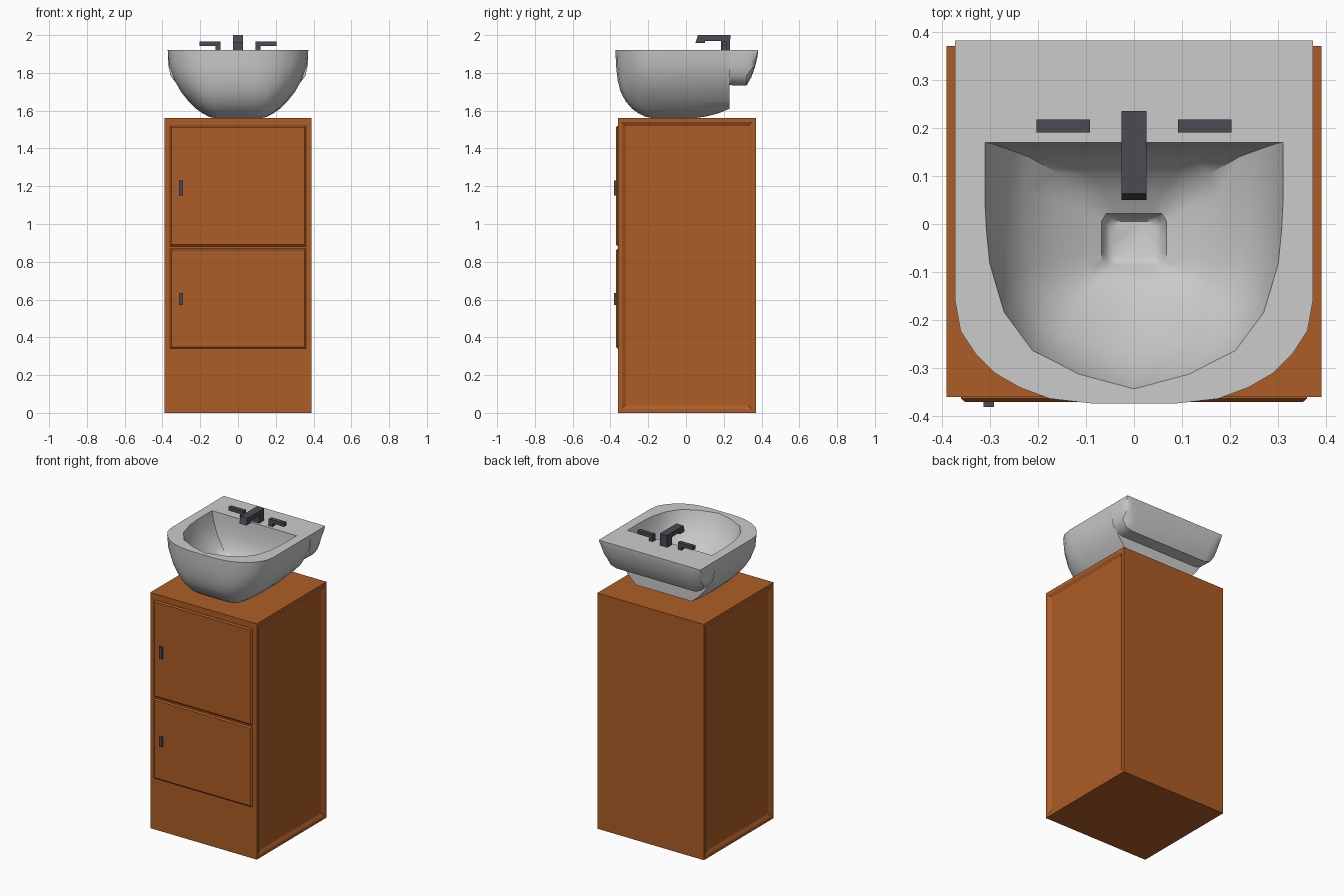
import bpy, bmesh, math

if "Cube" in bpy.data.objects:
    bpy.data.objects.remove(bpy.data.objects["Cube"])


def material(name, rgb):
    m = bpy.data.materials.new(name)
    m.diffuse_color = (*rgb, 1)
    m.use_nodes = True
    m.node_tree.nodes["Principled BSDF"].inputs["Base Color"].default_value = m.diffuse_color
    return m


WOOD = material("wood", (0.42, 0.11, 0.02))
METAL = material("dark_metal", (0.07, 0.07, 0.085))


def finish(name, bm, mat=None, smooth=None):
    bmesh.ops.recalc_face_normals(bm, faces=bm.faces[:])
    me = bpy.data.meshes.new(name)
    bm.to_mesh(me)
    bm.free()
    ob = bpy.data.objects.new(name, me)
    bpy.context.collection.objects.link(ob)
    if mat:
        me.materials.append(mat)
    if smooth:
        bpy.ops.object.select_all(action='DESELECT')
        ob.select_set(True)
        bpy.context.view_layer.objects.active = ob
        bpy.ops.object.shade_smooth_by_angle(angle=math.radians(smooth))
    return ob


def box_bm(lo, hi):
    bm = bmesh.new()
    bmesh.ops.create_cube(bm, size=1)
    for v in bm.verts:
        v.co = [(a + b) / 2 + c * (b - a) for a, b, c in zip(lo, hi, v.co)]
    bm.normal_update()
    return bm


def prism(name, profile, axis, lo, hi, mat):
    """Extrude a closed (horizontal, z) profile along axis x (0) or y (1)."""
    bm = bmesh.new()
    ends = []
    for d in (lo, hi):
        ends.append([bm.verts.new((d, h, z) if axis == 0 else (h, d, z)) for h, z in profile])
    n = len(profile)
    for i in range(n):
        j = (i + 1) % n
        bm.faces.new((ends[0][i], ends[0][j], ends[1][j], ends[1][i]))
    bm.faces.new(ends[0])
    bm.faces.new(ends[1])
    return finish(name, bm, mat)


def loft(bm, rings, closed=True):
    loops = [[bm.verts.new(p) for p in r] for r in rings]
    n = len(loops[0])
    for a, b in zip(loops, loops[1:]):
        for i in range(n if closed else n - 1):
            j = (i + 1) % n
            bm.faces.new((a[i], a[j], b[j], b[i]))
    return loops


# Cabinet with sloped recessed panels in both sides
bm = box_bm((-0.39, -0.36, 0), (0.39, 0.37, 1.56))
sides = [f for f in bm.faces if abs(f.normal.x) > 0.9]
bmesh.ops.inset_individual(bm, faces=sides, thickness=0.03, depth=0)
bmesh.ops.inset_individual(bm, faces=sides, thickness=0.03, depth=-0.012)
finish("cabinet", bm, WOOD)

# Doors with chamfered fronts, and their handles
for name, z0, z1, h0, h1 in (("upper_door", 0.882, 1.52, 1.15, 1.23),
                             ("lower_door", 0.34, 0.87, 0.57, 0.635)):
    bm = box_bm((-0.36, -0.363, z0), (0.36, -0.355, z1))
    front = [f for f in bm.faces if f.normal.y < -0.9]
    bmesh.ops.inset_individual(bm, faces=front, thickness=0.012, depth=0.007)
    finish(name, bm, WOOD)
    finish(name + "_handle", box_bm((-0.313, -0.381, h0), (-0.291, -0.368, h1)), METAL)

# Half outlines (x fraction, y fraction) from the back centre to the front centre
OUTER = [(0, 1), (.5, 1), (1, 1), (1, .62), (1, .353), (.97, .25), (.885, .17),
         (.78, .105), (.64, .055), (.47, .016), (.24, 0), (0, 0)]
INNER = [(0, 1), (.5, 1), (1, 1), (1, .76), (.99, .64), (.968, .51), (.92, .41),
         (.87, .31), (.68, .155), (.53, .11), (.37, .06), (0, 0)]
DRAIN = [(0, 1), (.5, 1), (.85, 1), (1, .85), (1, .6), (1, .4), (1, .25),
         (.95, .12), (.85, .03), (.7, 0), (.35, 0), (0, 0)]


def ring(a, b, t, z, w, yf, yb):
    half = [((p[0] * (1 - t) + q[0] * t) * w,
             yf + (p[1] * (1 - t) + q[1] * t) * (yb - yf), z) for p, q in zip(a, b)]
    return half + [(-x, y, z) for x, y, z in half[-2:0:-1]]


# Basin: outer shell up to the rim, then down inside to the drain
shell = [(0, 1.56, .12, -.17, .04), (.1, 1.568, .155, -.215, .10),
         (.3, 1.585, .185, -.25, .17), (.5, 1.61, .222, -.285, .23),
         (.7, 1.65, .262, -.32, .23), (.85, 1.70, .302, -.346, .23),
         (.95, 1.76, .336, -.362, .23), (1, 1.84, .364, -.371, .23),
         (1, 1.92, .372, -.373, .23)]
bowl = [(0, 1.92, .31, -.343, .17), (.05, 1.86, .298, -.32, .167),
        (.15, 1.79, .272, -.27, .157), (.3, 1.73, .23, -.215, .14),
        (.5, 1.68, .17, -.165, .105), (.75, 1.645, .11, -.122, .06),
        (1, 1.625, .068, -.092, .022), (1, 1.605, .06, -.085, .015),
        (1, 1.595, .048, -.07, .005)]
bm = bmesh.new()
loops = loft(bm, [ring(DRAIN, OUTER, *s) for s in shell] + [ring(INNER, DRAIN, *s) for s in bowl])
bm.faces.new(loops[0])
bm.faces.new(loops[-1])
finish("basin", bm, None, 40)

# Rear ledge: rounded cross-sections along y, rising towards the wall
def section(y, zb, w=.372):
    h = 1.92 - zb
    half = [(w, 1.92), (w - .002, zb + .6 * h), (w - .015, zb + .28 * h),
            (w - .045, zb + .07 * h), (w - .085, zb)]
    return [(x, y, z) for x, z in half] + [(-x, y, z) for x, z in reversed(half)]


bm = bmesh.new()
loops = loft(bm, [section(.229, 1.735), section(.32, 1.732), section(.345, 1.775),
                  section(.365, 1.83), section(.377, 1.88), section(.382, 1.915)])
bm.faces.new(loops[0])
bm.faces.new(loops[-1])
finish("rear_ledge", bm, None, 35)

# Tap spout and two levers
prism("spout", [(.185, 1.915), (.232, 1.915), (.235, 2.0), (.063, 2.0), (.05, 1.957),
                (.1, 1.957), (.102, 1.97), (.185, 1.97)], 0, -.026, .026, METAL)
for side, s in (("left", -1), ("right", 1)):
    prism(side + "_tap_lever", [(s * x, z) for x, z in ((.092, 1.915), (.12, 1.915), (.12, 1.942),
          (.203, 1.942), (.203, 1.966), (.092, 1.966))], 1, .19, .217, METAL)
